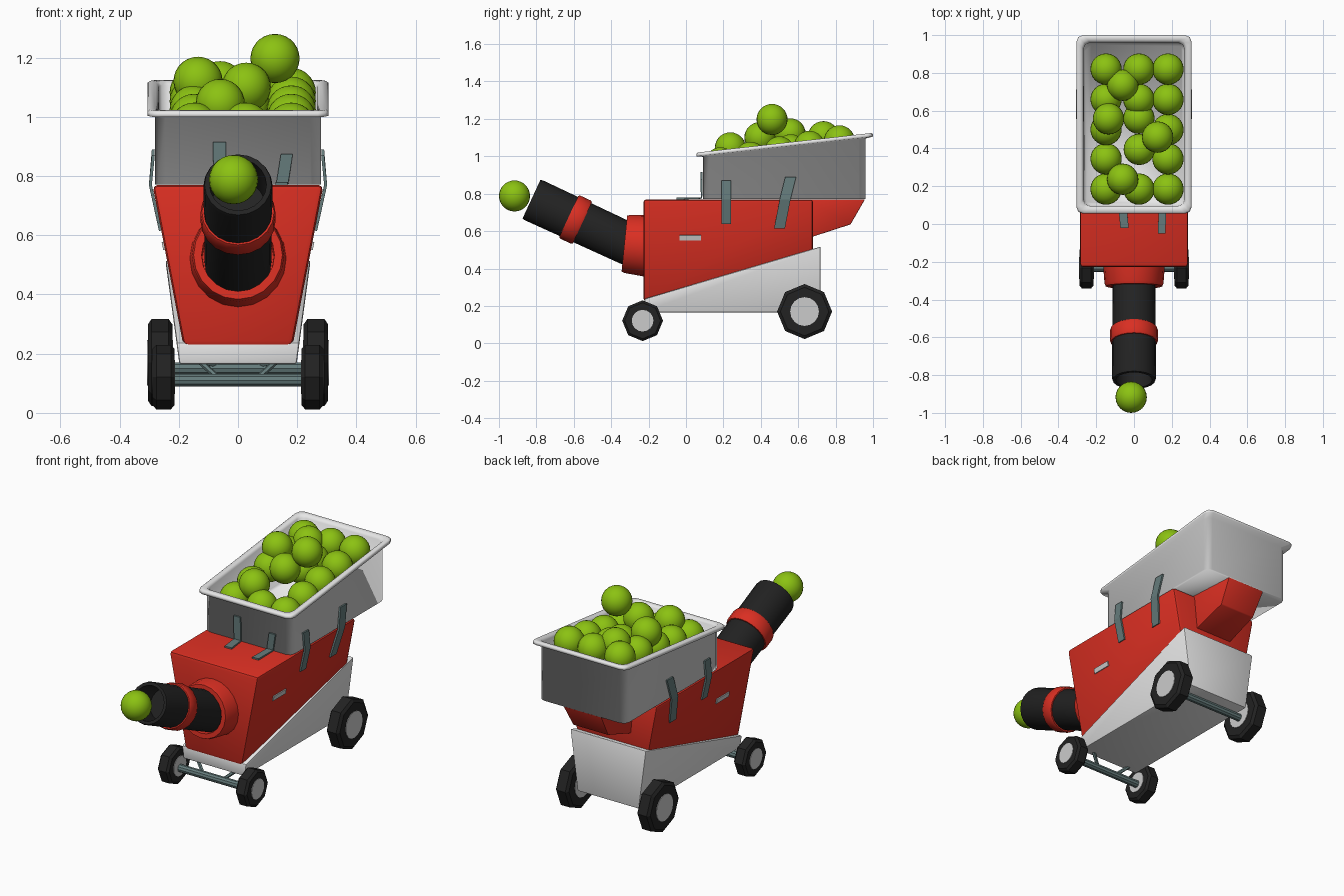
import bpy, bmesh, math
from mathutils import Vector

if "Cube" in bpy.data.objects:
    bpy.data.objects.remove(bpy.data.objects["Cube"])


def material(name, rgb):
    m = bpy.data.materials.new(name)
    m.diffuse_color = (*rgb, 1)
    m.use_nodes = True
    m.node_tree.nodes["Principled BSDF"].inputs["Base Color"].default_value = m.diffuse_color
    return m


RED = material("red", (0.70, 0.028, 0.016))
WHITE = material("white", (0.80, 0.80, 0.80))
GREY = material("hub grey", (0.60, 0.60, 0.60))
BLACK = material("black", (0.016, 0.016, 0.016))
STEEL = material("steel", (0.13, 0.20, 0.20))
GREEN = material("green", (0.26, 0.54, 0.006))


def finish(bm, name, mat, angle=35):
    bmesh.ops.recalc_face_normals(bm, faces=bm.faces)
    me = bpy.data.meshes.new(name)
    bm.to_mesh(me)
    bm.free()
    me.materials.append(mat)
    ob = bpy.data.objects.new(name, me)
    bpy.context.collection.objects.link(ob)
    bpy.ops.object.select_all(action='DESELECT')
    ob.select_set(True)
    bpy.context.view_layer.objects.active = ob
    if angle >= 180:
        bpy.ops.object.shade_smooth()
    elif angle > 0:
        bpy.ops.object.shade_smooth_by_angle(angle=math.radians(angle))
    return ob


def bridge(bm, loops):
    """Skin a list of vertex rings and cap both ends."""
    n = len(loops[0])
    for a, b in zip(loops, loops[1:]):
        for i in range(n):
            bm.faces.new((a[i], a[(i + 1) % n], b[(i + 1) % n], b[i]))
    bm.faces.new(loops[0])
    bm.faces.new(loops[-1])


def lathe(name, mat, origin, axis, profile, segs, angle=35):
    """Turn a profile of (distance, radius) around an axis."""
    q = Vector(axis).to_track_quat('Z', 'Y')
    bm = bmesh.new()
    loops = []
    for t, r in profile:
        ring = []
        for i in range(segs):
            a = 2 * math.pi * i / segs
            p = Vector((r * math.cos(a), r * math.sin(a), t))
            ring.append(bm.verts.new(Vector(origin) + q @ p))
        loops.append(ring)
    bridge(bm, loops)
    return finish(bm, name, mat, angle)


def rod(name, a, b, r, segs):
    d = Vector(b) - Vector(a)
    return lathe(name, STEEL, a, d, [(0, r), (d.length, r)], segs)


def prism(name, mat, profile, half_width, bevel):
    """Side profile of (y, z) given a width that varies with y and z."""
    bm = bmesh.new()
    loops = [[bm.verts.new((s * half_width(y, z), y, z)) for y, z in profile]
             for s in (-1, 1)]
    bridge(bm, loops)
    bmesh.ops.recalc_face_normals(bm, faces=bm.faces)
    bmesh.ops.bevel(bm, geom=bm.edges[:], offset=bevel, segments=2,
                    profile=0.5, affect='EDGES')
    return finish(bm, name, mat)


def strap(name, mat, points, side, thickness):
    """Flat bent strip along points, 'side' is its half width vector."""
    bm = bmesh.new()
    s = Vector(side)
    rows = [(bm.verts.new(Vector(p) - s), bm.verts.new(Vector(p) + s)) for p in points]
    for a, b in zip(rows, rows[1:]):
        bm.faces.new((a[0], a[1], b[1], b[0]))
    ob = finish(bm, name, mat, 0)
    mod = ob.modifiers.new("thickness", 'SOLIDIFY')
    mod.thickness = thickness
    mod.offset = 0
    return ob


# Body: red upper shell, white lower tub, red rear chute
def red_hw(y, z):
    return 0.185 + 0.192 * (z - 0.23)


prism("upper_body", RED, [(-0.228, 0.225), (-0.228, 0.77), (0.68, 0.77), (0.68, 0.45)],
      red_hw, 0.018)
prism("lower_body", WHITE, [(-0.222, 0.165), (-0.222, 0.238), (0.72, 0.517), (0.72, 0.165)],
      lambda y, z: 0.198 + 0.135 * (z - 0.165), 0.008)
prism("rear_chute", RED, [(0.64, 0.77), (0.957, 0.77), (0.88, 0.636), (0.64, 0.558)],
      lambda y, z: 0.14 - 0.06 * (y - 0.66) - 0.1 * (0.77 - z), 0.004)


# Hopper: stacked rounded rectangles, with a sloping rim
def rim_z(y):
    return 1.02 + (y - 0.06) * 0.112


bm = bmesh.new()
loops = []
for hx, y0, y1, drop, flat in [(0.28, 0.09, 0.96, 0, 0.772), (0.28, 0.09, 0.96, 0.026, None),
                               (0.305, 0.055, 1.0, 0.02, None), (0.305, 0.055, 1.0, 0.006, None),
                               (0.298, 0.062, 0.993, 0, None), (0.278, 0.082, 0.973, 0, None),
                               (0.268, 0.095, 0.96, 0.014, None), (0.26, 0.105, 0.95, 0, 0.80)]:
    c = 0.035
    ring = []
    for k, (cx, cy) in enumerate([(hx - c, y1 - c), (c - hx, y1 - c),
                                  (c - hx, y0 + c), (hx - c, y0 + c)]):
        for j in range(3):
            a = math.pi / 2 * (k + j / 2)
            y = cy + c * math.sin(a)
            z = flat if flat else rim_z(y) - drop
            ring.append(bm.verts.new((cx + c * math.cos(a), y, z)))
    loops.append(ring)
bridge(bm, loops)
finish(bm, "hopper", WHITE, 180)

# Straps holding the hopper, and side plates
for s, side in ((1, "right"), (-1, "left")):
    strap("front_strap_" + side, STEEL,
          [(s * 0.286, 0.215, 0.87), (s * 0.296, 0.215, 0.77), (s * 0.267, 0.215, 0.64)],
          (0, 0.025, 0), 0.01)
    strap("rear_strap_" + side, STEEL,
          [(s * 0.286, 0.56, 0.89), (s * 0.296, 0.53, 0.77), (s * 0.262, 0.50, 0.615)],
          (0, 0.029, 0), 0.01)
    strap("side_plate_" + side, GREY,
          [(s * (red_hw(0, z) + 0.002), 0.022, z) for z in (0.55, 0.578)],
          (0, 0.058, 0), 0.008)
strap("front_foot_strap_left", STEEL,
      [(-0.063, 0.083, 0.915), (-0.06, 0.083, 0.777), (-0.05, -0.02, 0.774)],
      (0.022, 0, 0), 0.01)
strap("front_foot_strap_right", STEEL,
      [(0.165, 0.083, 0.875), (0.15, 0.083, 0.777), (0.147, -0.05, 0.774)],
      (0.02, 0, 0), 0.01)

# Barrel with collar and band
lathe("barrel_collar", RED, (0, -0.2, 0.52), (0, -0.995, 0.1),
      [(0, 0.165), (0.115, 0.156), (0.13, 0.15), (0.13, 0.123), (0.05, 0.12)], 20)
base, axis = Vector((0, -0.22, 0.49)), Vector((0, -0.907, 0.42)).normalized()
lathe("barrel", BLACK, base, axis,
      [(0, 0.112), (0.655, 0.117), (0.668, 0.113), (0.668, 0.096), (0.5, 0.092)], 20)
lathe("barrel_band", RED, base + axis * 0.368, axis,
      [(0, 0.112), (0, 0.122), (0.01, 0.127), (0.07, 0.127), (0.08, 0.122), (0.08, 0.112)], 20)

# Wheels, axles and struts
for end, y, z, r, x0, x1, hub in (("front", -0.232, 0.121, 0.109, 0.215, 0.288, 0.058),
                                  ("rear", 0.634, 0.17, 0.147, 0.222, 0.304, 0.077)):
    w = x1 - x0
    for s, side in ((1, "right"), (-1, "left")):
        lathe(f"{end}_tyre_{side}", BLACK, (s * x0, y, z), (s, 0, 0),
              [(0, r * 0.88), (0.012, r), (w - 0.012, r), (w, r * 0.88)], 8, 20)
        lathe(f"{end}_hub_{side}", GREY, (s * x0, y, z), (s, 0, 0),
              [(-0.003, hub), (w + 0.003, hub)], 16)
        dy = 0.04 if end == "front" else -0.04
        rod(f"{end}_strut_{side}", (s * 0.06, y, z - 0.01), (s * 0.13, y + dy, 0.175), 0.01, 6)
    az = 0.11 if end == "front" else 0.15
    rod(end + "_axle", (-x0 - 0.01, y, az), (x0 + 0.01, y, az), 0.022, 10)


# Balls: one layer following the slope, a few heaped on top, one at the muzzle
def layer_z(y):
    return 0.965 + 0.185 * (y - 0.185)


balls = [(x, y, layer_z(y)) for x in (-0.148, 0.18) for y in (0.185, 0.345, 0.50, 0.66, 0.82)]
balls += [(0.026, y, layer_z(y)) for y in (0.185, 0.56, 0.66, 0.82)]
balls += [(0.028, 0.395, 1.10), (-0.06, 0.735, 1.105), (-0.135, 0.557, 1.12),
          (0.125, 0.46, 1.197), (-0.06, 0.237, 1.045), (-0.015, -0.917, 0.788)]
for i, p in enumerate(balls):
    bm = bmesh.new()
    bmesh.ops.create_uvsphere(bm, u_segments=24, v_segments=14, radius=0.083)
    bmesh.ops.translate(bm, verts=bm.verts, vec=p)
    finish(bm, f"ball_{i + 1}", GREEN, 180)
